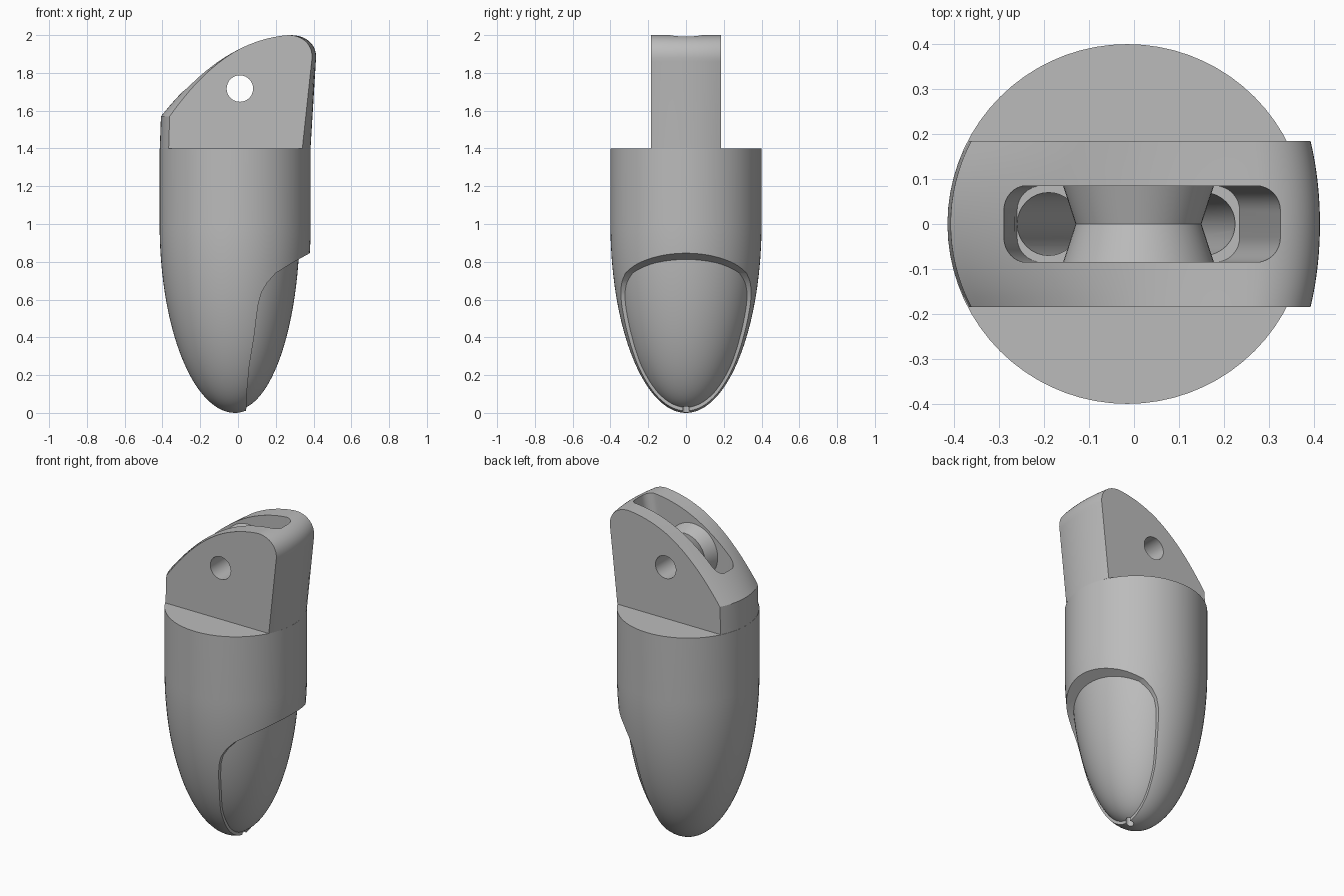
import bpy, bmesh
from math import sin, cos, pi, sqrt, radians
from mathutils import Vector
from mathutils.geometry import interpolate_bezier

cube = bpy.data.objects.get("Cube")
if cube:
    bpy.data.objects.remove(cube, do_unlink=True)

grey = bpy.data.materials.new("matte grey")
grey.use_nodes = True
grey.diffuse_color = (0.5, 0.5, 0.5, 1)
grey.node_tree.nodes["Principled BSDF"].inputs["Base Color"].default_value = (0.5, 0.5, 0.5, 1)

AXIS = -0.015          # centre line of the body
SIDES = 72
HALF = 0.185           # half thickness of the head
PIN = (0.01, 1.717)    # x, z of the hinge hole


def loft(name, rings, closed=False):
    """Skin a list of equal point rings; cap the ends unless closed."""
    bm = bmesh.new()
    rows = [[bm.verts.new(p) for p in ring] for ring in rings]
    n = len(rows[0])
    pairs = list(zip(rows, rows[1:]))
    if closed:
        pairs.append((rows[-1], rows[0]))
    else:
        bm.faces.new(rows[0])
        bm.faces.new(rows[-1])
    for a, b in pairs:
        for i in range(n):
            j = (i + 1) % n
            bm.faces.new((a[i], a[j], b[j], b[i]))
    bmesh.ops.recalc_face_normals(bm, faces=bm.faces)
    mesh = bpy.data.meshes.new(name)
    bm.to_mesh(mesh)
    bm.free()
    mesh.materials.append(grey)
    obj = bpy.data.objects.new(name, mesh)
    bpy.context.collection.objects.link(obj)
    return obj


def ring_z(x, z, rx, ry, n=SIDES):
    return [(x + rx * cos(2 * pi * i / n), ry * sin(2 * pi * i / n), z) for i in range(n)]


def ring_y(y, r, n=48):
    return [(PIN[0] + r * cos(2 * pi * i / n), y, PIN[1] + r * sin(2 * pi * i / n))
            for i in range(n)]


def rounded_slot(x0, x1, z, half=0.085, r=0.055):
    pts = []
    for k, (cx, cy) in enumerate([(x1 - r, half - r), (x0 + r, half - r),
                                  (x0 + r, r - half), (x1 - r, r - half)]):
        for i in range(9):
            a = (k + i / 8) * pi / 2
            pts.append((cx + r * cos(a), cy + r * sin(a), z))
    return pts


def activate(obj):
    bpy.ops.object.select_all(action='DESELECT')
    obj.select_set(True)
    bpy.context.view_layer.objects.active = obj


def cut(obj, cutters):
    activate(obj)
    for c in cutters:
        mod = obj.modifiers.new("cut", 'BOOLEAN')
        mod.operation = 'DIFFERENCE'
        mod.solver = 'EXACT'
        mod.object = c
        bpy.ops.object.modifier_apply(modifier=mod.name)


# Body: half ellipsoid below a short cylinder
angles = [0.01 + (pi / 2 - 0.01) * i / 36 for i in range(37)]
body = loft("body", [ring_z(AXIS, 1 - cos(a), 0.4 * sin(a), 0.4 * sin(a)) for a in angles]
            + [ring_z(AXIS, 1.4, 0.4, 0.4)])

# Finger pad: slightly smaller ellipsoid that shows in the cut-away
pad = loft("finger_pad", [ring_z(AXIS, 1 - 0.985 * cos(a), 0.342 * sin(a), 0.387 * sin(a))
                          for a in angles[:-2]])

# Head: side profile, bowed across its thickness to follow the body
top = interpolate_bezier(Vector((-0.408, 1.57)), Vector((-0.2, 1.83)),
                         Vector((0.02, 1.98)), Vector((0.28, 2.0)), 28)
nose = interpolate_bezier(Vector((0.28, 2.0)), Vector((0.36, 2.0)),
                          Vector((0.425, 1.95)), Vector((0.412, 1.86)), 14)
profile = [(-0.414, 1.4)] + [tuple(p[:2]) for p in top + nose[1:]] + [(0.384, 1.4)]


def head_slice(y):
    bow = (0.4 - sqrt(0.16 - y * y)) / 0.4
    pts = []
    for x, z in profile:
        fade = 1 - 0.55 * min(1, (z - 1.4) / 0.48) if x > 0 else 1
        pts.append((x - x * bow * fade, y, z))
    return pts


head = loft("head", [head_slice(HALF * i / 8) for i in range(-8, 9)])

# Grooved spool inside the slot, bored for the hinge pin
spool = loft("spool", [ring_y(y, r) for y, r in
                       [(-0.092, 0.07), (-0.092, 0.17), (0, 0.14), (0.092, 0.17), (0.092, 0.07)]],
             closed=True)

# Cutters: pad recess, cord slot, hinge hole, cord channels and tip bore
edge = [(0.6, 0.97), (0.37, 0.84), (0.28, 0.79), (0.2, 0.74), (0.155, 0.69), (0.125, 0.64),
        (0.108, 0.58), (0.097, 0.5), (0.085, 0.4), (0.06, 0.25), (0.046, 0.1),
        (0.04, -0.1), (0.6, -0.1)]
recess = loft("recess_cutter", [[(x, y, z) for x, z in edge] for y in (-0.6, 0.6)])
slot = loft("slot_cutter", [rounded_slot(-0.26, 0.235, 1.45), rounded_slot(-0.33, 0.335, 2.05)])
hinge = loft("hinge_cutter", [ring_y(y, 0.07) for y in (-0.4, 0.4)])


def channel(name, x_top):
    slope = (x_top - 0.03) / 1.2
    return loft(name, [ring_z(0.03 + slope * (z - 0.25), z, 0.07, 0.07, 32)
                       for z in (0.25, 1.5)])


channels = [channel("left_channel_cutter", 0.155), channel("right_channel_cutter", -0.19)]
bore = loft("tip_bore_cutter", [ring_z(0.03, z, 0.022, 0.022, 16) for z in (-0.1, 0.4)])

cut(body, [recess, *channels, bore])
cut(pad, [*channels, bore])
cut(head, [slot, hinge, *channels])

for c in (recess, slot, hinge, bore, *channels):
    bpy.data.objects.remove(c, do_unlink=True)

# Smooth shading with crisp edges
for obj in (body, pad, head, spool):
    activate(obj)
    bpy.ops.object.shade_smooth_by_angle(angle=radians(30))
